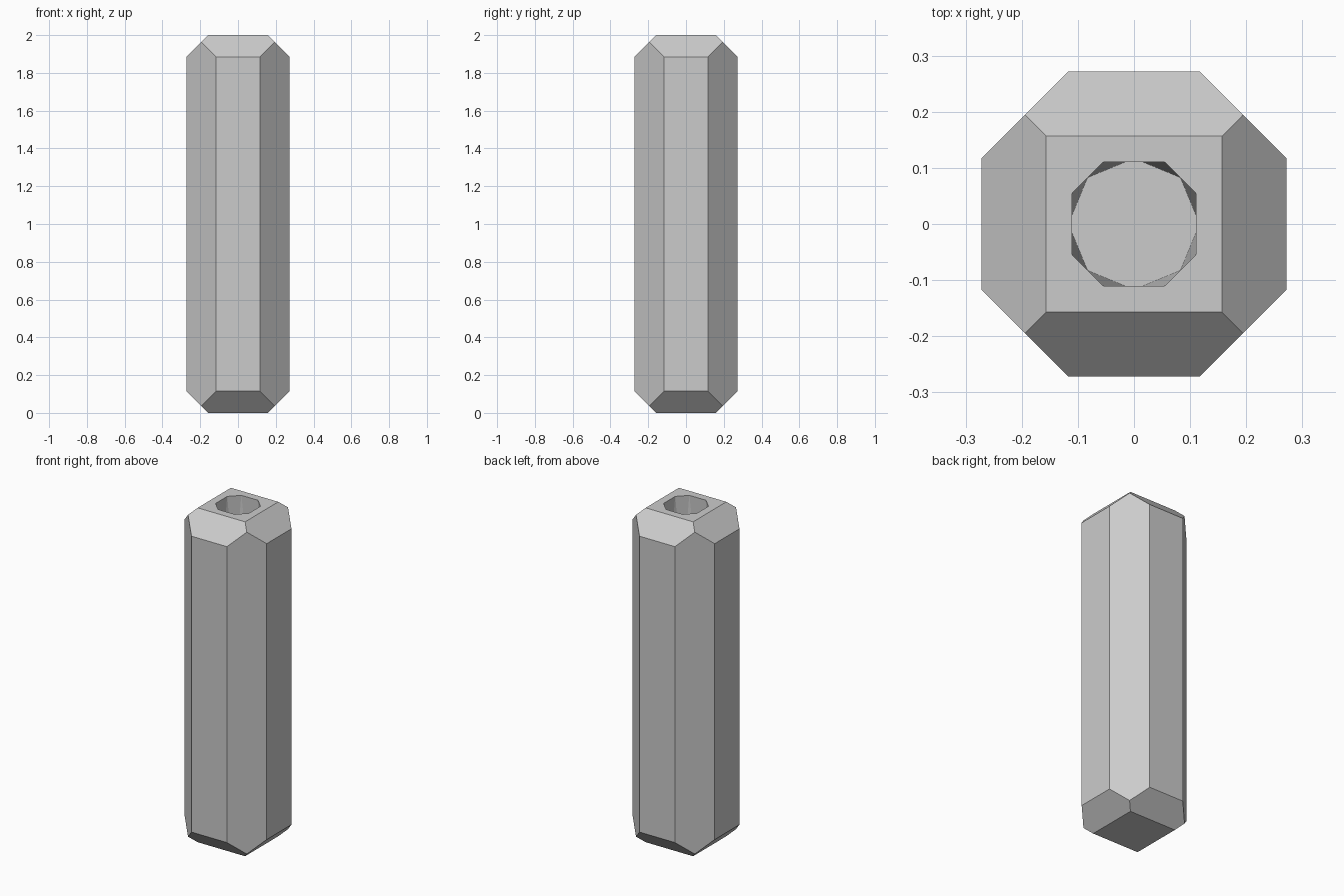
import bpy, bmesh, math

if "Cube" in bpy.data.objects:
    bpy.data.objects.remove(bpy.data.objects["Cube"])


def hull_object(name, points):
    """Convex solid with flat facets around the given points."""
    bm = bmesh.new()
    for p in points:
        bm.verts.new(p)
    bmesh.ops.convex_hull(bm, input=bm.verts[:])
    bmesh.ops.dissolve_limit(bm, angle_limit=math.radians(0.5),
                             verts=bm.verts[:], edges=bm.edges[:])
    bmesh.ops.recalc_face_normals(bm, faces=bm.faces[:])
    mesh = bpy.data.meshes.new(name)
    bm.to_mesh(mesh)
    bm.free()
    obj = bpy.data.objects.new(name, mesh)
    bpy.context.collection.objects.link(obj)
    return obj


def octant_ring(a, b, z):
    """Eight-sided ring: square of half-width a with clipped corners."""
    return [(sx * x, sy * y, z) for x, y in ((a, b), (b, a))
            for sx in (-1, 1) for sy in (-1, 1)]


def square_ring(c, z):
    return [(sx * c, sy * c, z) for sx in (-1, 1) for sy in (-1, 1)]


# Square bar with every edge chamfered at 45 degrees
half, cut = 0.272, 0.115
flat = half - cut
side = 0.117
corner = (half + side) / 2
points = []
for sign in (-1, 1):
    points += octant_ring(half, side, 1 + sign * (1 - cut))
    points += square_ring(corner, 1 + sign * (1 - (corner - flat)))
    points += square_ring(flat, 1 + sign)
post = hull_object("post", points)

# Socket in the top: eight-sided rim twisting to an eight-sided floor
depth = 0.5
floor = [(0.117 * math.cos(i * math.pi / 4), 0.117 * math.sin(i * math.pi / 4), 2 - depth)
         for i in range(8)]
cutter = hull_object("socket_cutter", octant_ring(0.11, 0.055, 2.005) + floor)
cutter.hide_render = True
cutter.display_type = 'WIRE'

mod = post.modifiers.new("socket", 'BOOLEAN')
mod.operation = 'DIFFERENCE'
mod.solver = 'EXACT'
mod.object = cutter
